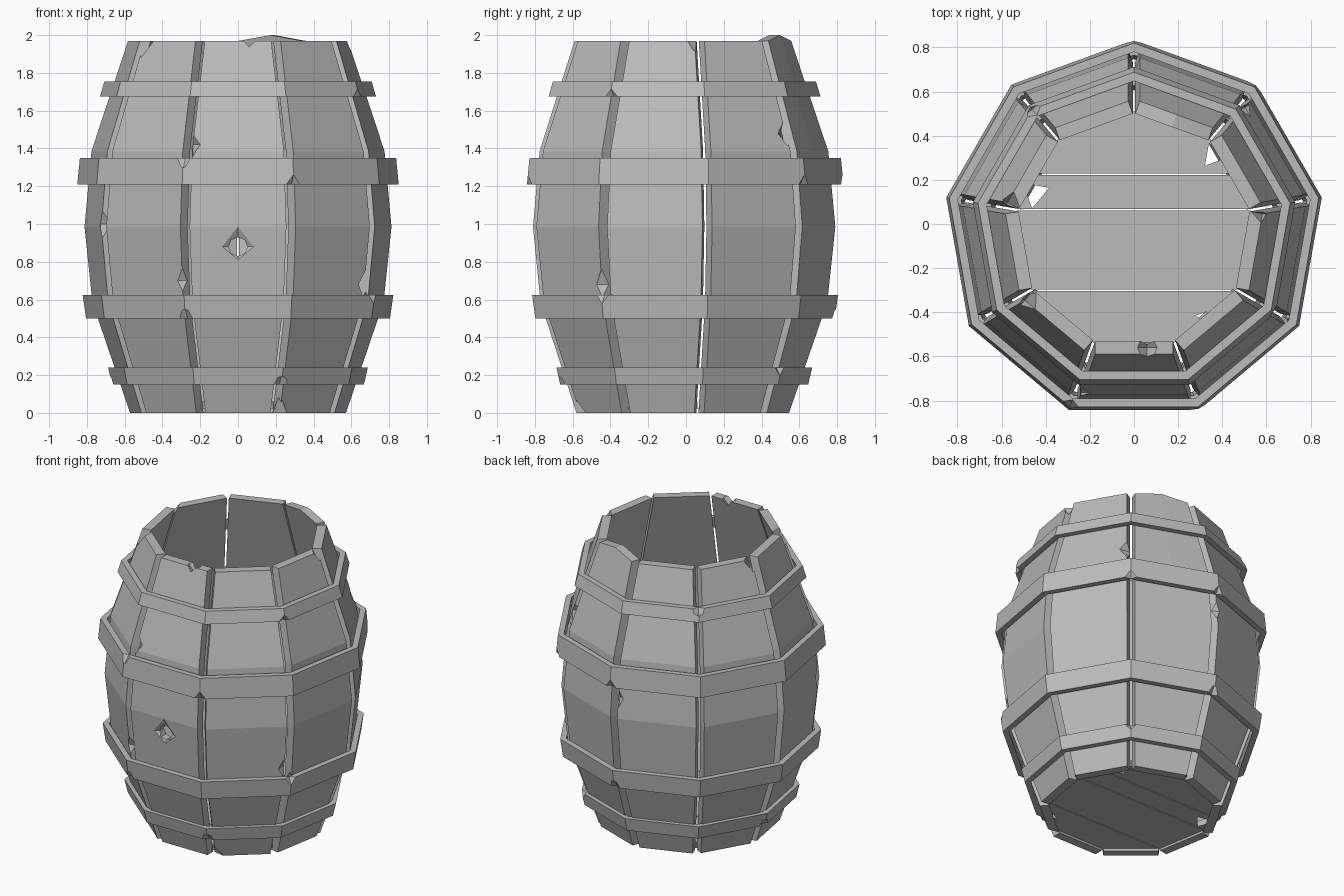
import bpy, bmesh
from math import radians, tan, cos, sin
from mathutils import Matrix, Vector

if "Cube" in bpy.data.objects:
    bpy.data.objects.remove(bpy.data.objects["Cube"])

SIDES = 9
STEP = 360 / SIDES
CENTRE = Vector((0, -0.03, 0))
THICK = 0.06
TOP = 1.97

grey = bpy.data.materials.new("weathered grey")
grey.use_nodes = True
grey.diffuse_color = (0.5, 0.5, 0.5, 1)
grey.node_tree.nodes["Principled BSDF"].inputs["Base Color"].default_value = (0.5, 0.5, 0.5, 1)


def finish(name, bm):
    bmesh.ops.recalc_face_normals(bm, faces=bm.faces[:])
    mesh = bpy.data.meshes.new(name)
    bm.to_mesh(mesh)
    bm.free()
    mesh.materials.append(grey)
    obj = bpy.data.objects.new(name, mesh)
    bpy.context.collection.objects.link(obj)
    return obj


def around(angle, radius, z, side=0.0):
    """Point at a radius in a direction, shifted sideways along the tangent."""
    a = radians(angle)
    return CENTRE + Vector((radius * cos(a) - side * sin(a), radius * sin(a) + side * cos(a), z))


def bridge(bm, rings, closed):
    pairs = list(zip(rings, rings[1:] + rings[:1])) if closed else list(zip(rings, rings[1:]))
    for low, high in pairs:
        for i in range(len(low)):
            j = (i + 1) % len(low)
            bm.faces.new((low[i], low[j], high[j], high[i]))
    if not closed:
        bm.faces.new(rings[0])
        bm.faces.new(rings[-1])


def cut(obj, cutter_bm):
    """Carve the cutter out of the object, then discard the cutter."""
    cutter = finish("cutter", cutter_bm)
    cutter.hide_render = True
    mod = obj.modifiers.new("carve", "BOOLEAN")
    mod.operation, mod.solver, mod.object = "DIFFERENCE", "EXACT", cutter
    bpy.context.view_layer.update()
    graph = bpy.context.evaluated_depsgraph_get()
    mesh = bpy.data.meshes.new_from_object(obj.evaluated_get(graph))
    obj.modifiers.clear()
    obj.data = mesh
    bpy.data.objects.remove(cutter)


def chip(obj, point, angle, size):
    """Knock a faceted nick out of an edge; size is radial, sideways, upward."""
    bm = bmesh.new()
    matrix = (Matrix.Translation(point) @ Matrix.Rotation(radians(angle), 4, "Z")
              @ Matrix.Diagonal((*size, 1)))
    bmesh.ops.create_uvsphere(bm, u_segments=4, v_segments=2, radius=1, matrix=matrix)
    cut(obj, bm)


# Staves: bowed planks with square sides, so wedge gaps open outward
profile = [(0, 0.55), (0.585, 0.74), (0.985, 0.78), (1.385, 0.745), (TOP, 0.56)]
staves = {}
for k in range(SIDES):
    angle = -90 + STEP * k
    bm = bmesh.new()
    rings = []
    for z, outer in profile:
        inner = outer - THICK
        w = inner * tan(radians(STEP / 2)) - 0.006
        corners = ((inner, -w), (outer, -w), (outer, w), (inner, w))
        rings.append([bm.verts.new(around(angle, r, z, s)) for r, s in corners])
    bridge(bm, rings, False)
    if round(angle) == 70:
        # Splintered peak on one stave
        tangent = around(angle, 0, 0, 1) - CENTRE
        bmesh.ops.bisect_plane(bm, geom=bm.verts[:] + bm.edges[:] + bm.faces[:],
                               plane_co=CENTRE, plane_no=tangent)
        for v in bm.verts:
            if v.co.z > TOP - 0.01 and abs((v.co - CENTRE).dot(tangent)) < 0.01:
                v.co.z = 2.0
    staves[round(angle)] = finish(f"stave_{k + 1}", bm)

# Nicks on stave edges: direction, edge (-1 or 1), height, size
for angle, edge, z, s in [(-90, -1, 1.42, 0.05), (-50, -1, 0, 0.06), (230, -1, TOP, 0.08),
                          (190, 1, 1.0, 0.05), (30, 1, 1.48, 0.06), (-10, 1, TOP, 0.05),
                          (-10, -1, 0.55, 0.06), (110, -1, 1.12, 0.04), (150, 1, TOP, 0.07),
                          (230, 1, 0.7, 0.04), (-50, 1, 0.68, 0.05)]:
    lo, hi = next((a, b) for a, b in zip(profile, profile[1:]) if a[0] <= z <= b[0])
    radius = lo[1] + (hi[1] - lo[1]) * (z - lo[0]) / (hi[0] - lo[0])
    side = edge * ((radius - THICK) * tan(radians(STEP / 2)) - 0.006)
    chip(staves[angle], around(angle, radius, z, side), angle, (s, s * 0.8, s * 1.7))

# Notch in the front rim and the bung hole with its worn funnel
front = staves[-90]
chip(front, around(-90, 0.53, TOP, 0.06), -90, (0.1, 0.045, 0.055))
for sides, r1, r2, depth, y in [(4, 0.0, 0.19, 0.09, -0.805), (8, 0.05, 0.05, 0.4, -0.78)]:
    bm = bmesh.new()
    bmesh.ops.create_cone(bm, cap_ends=True, segments=sides, radius1=r1, radius2=r2, depth=depth,
                          matrix=Matrix.Translation((0, y, 0.88)) @ Matrix.Rotation(radians(90), 4, "X"))
    bmesh.ops.remove_doubles(bm, verts=bm.verts[:], dist=0.0001)
    cut(front, bm)

# Hoops: name, bottom, top, corner radii, then nicked corners (angle, at top)
hoops = [("bottom_hoop", 0.15, 0.24, 0.677, 0.698, [(-70, 0), (50, 1), (170, 0)]),
         ("lower_hoop", 0.5, 0.625, 0.817, 0.835, [(-110, 0), (-30, 1), (90, 0)]),
         ("upper_hoop", 1.21, 1.35, 0.864, 0.85, [(-70, 0), (-110, 1), (50, 0), (90, 0)]),
         ("top_hoop", 1.675, 1.755, 0.742, 0.718, [(-30, 0), (130, 1)])]
for name, z0, z1, r0, r1, nicks in hoops:
    bm = bmesh.new()
    rings = []
    for k in range(SIDES):
        a = 90 + STEP * k
        section = ((r0, z0), (r1, z1), (r1 - 0.04, z1), (r0 - 0.04, z0))
        rings.append([bm.verts.new(around(a, r, z)) for r, z in section])
    bridge(bm, rings, True)
    hoop = finish(name, bm)
    for a, at_top in nicks:
        chip(hoop, around(a, r1 if at_top else r0, z1 if at_top else z0), a, (0.035, 0.06, 0.06))

# Floor: nine-sided board split into planks, with broken corners
bm = bmesh.new()
rings = [[bm.verts.new(around(90 + STEP * k, 0.54, z)) for k in range(SIDES)] for z in (0.02, 0.06)]
bridge(bm, rings, False)
floor = finish("floor_planks", bm)
for y in (0.225, 0.065, -0.3):
    bm = bmesh.new()
    bmesh.ops.create_cube(bm, size=1, matrix=Matrix.Translation((0, y, 0.04))
                          @ Matrix.Diagonal((2, 0.007, 0.2, 1)))
    cut(floor, bm)
for x, y, r, turn in [(0.36, 0.31, 0.06, 20), (-0.45, 0.14, 0.07, 50), (0.31, -0.42, 0.03, 80)]:
    bm = bmesh.new()
    bmesh.ops.create_cone(bm, cap_ends=True, segments=3, radius1=r, radius2=r, depth=0.2,
                          matrix=Matrix.Translation((x, y, 0.04)) @ Matrix.Rotation(radians(turn), 4, "Z"))
    cut(floor, bm)
